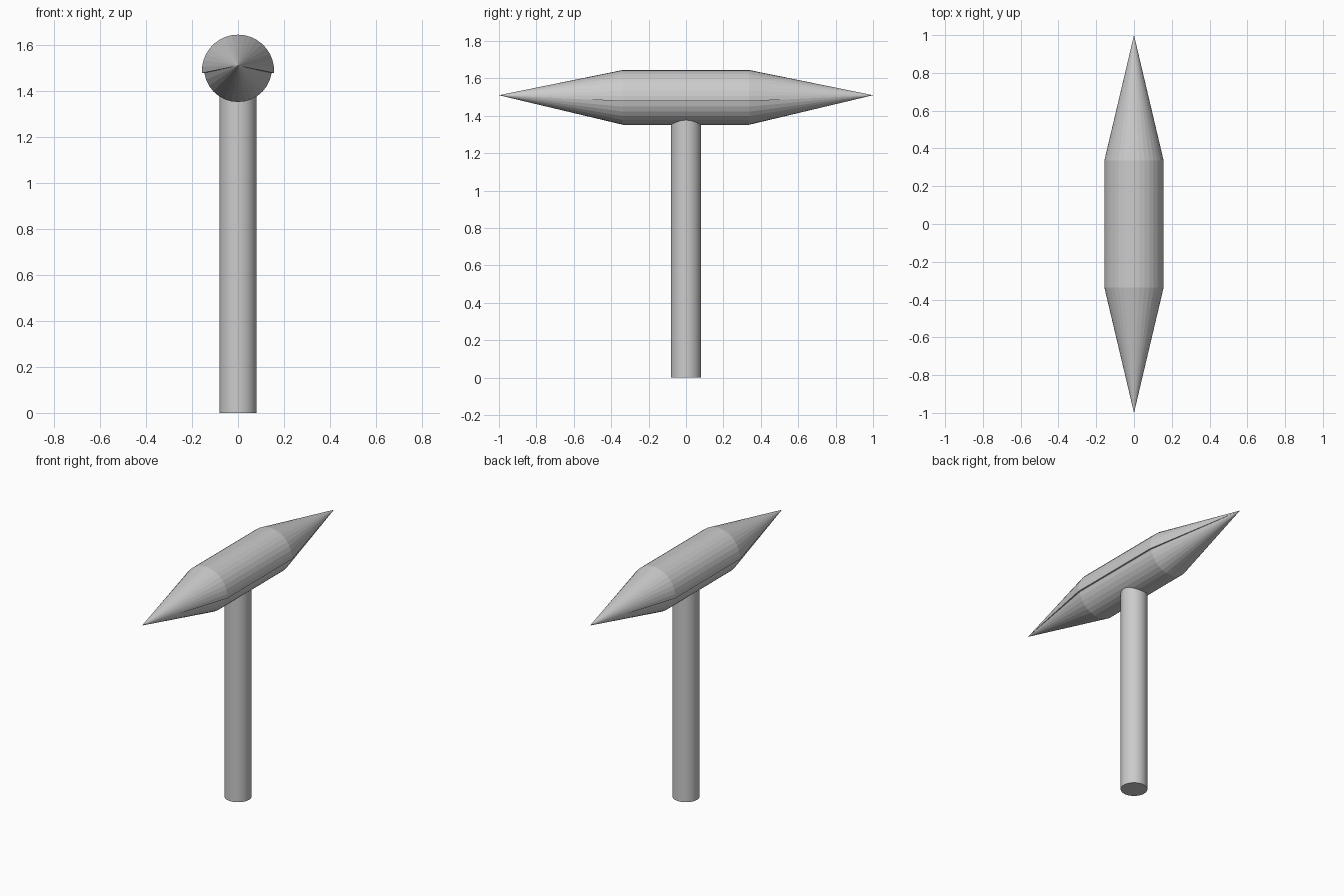
import bpy, bmesh
from math import sin, cos, pi, asin

if "Cube" in bpy.data.objects:
    bpy.data.objects.remove(bpy.data.objects["Cube"])

TIP_Z, LIP_Z, SHOULDER = 1.51, 1.478, 0.337


def arc(radius, cz, a0, a1, steps):
    """Points (x, z) along a circular arc."""
    return [(radius * cos(a0 + (a1 - a0) * i / steps),
             cz + radius * sin(a0 + (a1 - a0) * i / steps)) for i in range(steps + 1)]


def spindle(name, profile):
    """Closed x-z profile as a straight barrel drawn to a point at each end."""
    bm = bmesh.new()
    front, back = [[bm.verts.new((x, y, z)) for x, z in profile]
                   for y in (-SHOULDER, SHOULDER)]
    tip_f = bm.verts.new((0, -1, TIP_Z))
    tip_b = bm.verts.new((0, 1, TIP_Z))
    n = len(profile)
    for i in range(n):
        j = (i + 1) % n
        bm.faces.new((front[i], front[j], back[j], back[i]))
        bm.faces.new((tip_f, front[j], front[i]))
        bm.faces.new((tip_b, back[i], back[j]))
    bmesh.ops.recalc_face_normals(bm, faces=bm.faces)
    mesh = bpy.data.meshes.new(name)
    bm.to_mesh(mesh)
    bm.free()
    obj = bpy.data.objects.new(name, mesh)
    bpy.context.collection.objects.link(obj)
    return obj


# Head: wider upper half overhanging a slightly narrower lower half
r_up, z_up = 0.157, 1.488
r_low, z_low = 0.148, 1.50
up = asin((LIP_Z - z_up) / r_up)
low = asin((LIP_Z - z_low) / r_low)
upper = arc(r_up, z_up, up, pi - up, 18)
lower = arc(r_low, z_low, pi - low, 2 * pi + low, 14)
spindle("pick_head", upper + lower)

# Handle, sunk into the underside of the head
top = 1.42
bpy.ops.mesh.primitive_cylinder_add(vertices=32, radius=0.081, depth=top,
                                    location=(0, 0, top / 2))
bpy.context.object.name = "handle"
bpy.ops.object.shade_smooth_by_angle()
